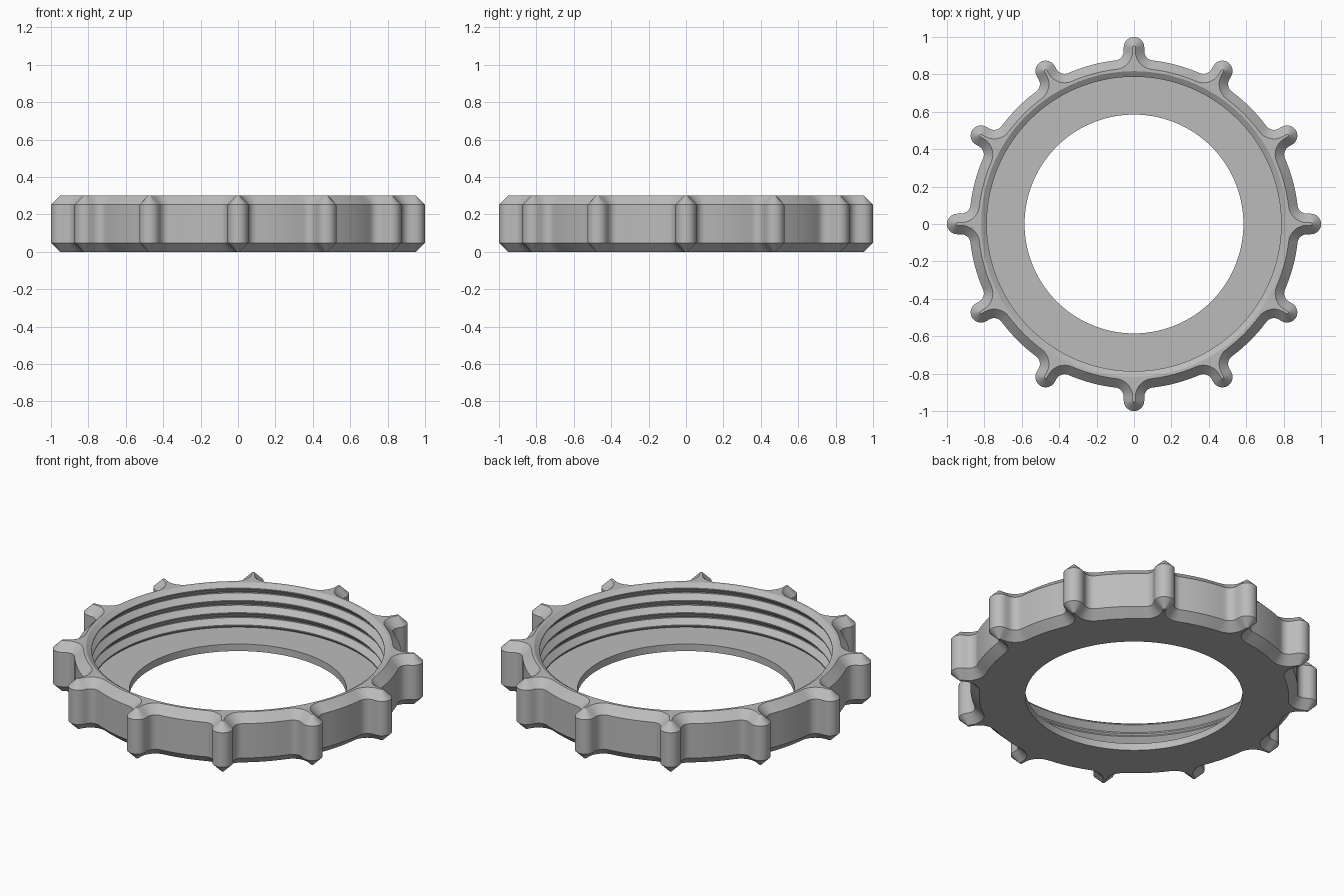
import bpy, bmesh
from math import sin, cos, atan2, sqrt, pi, radians

cube = bpy.data.objects.get("Cube")
if cube:
    bpy.data.objects.remove(cube)

KNOBS = 12
BODY_R = 0.88          # outer wall between the grips
KNOB_R = 0.055         # rounded tip of each grip
KNOB_C = 1.0 - KNOB_R
FILLET = 0.05          # hollow where a grip meets the wall
HEIGHT, CHAMFER = 0.3, 0.048
FLOOR, HOLE_R = 0.042, 0.585
CREST_R, ROOT_R = 0.787, 0.817
SEGMENTS = 120


def arc(cx, cy, r, a0, a1, n):
    return [(cx + r * cos(a0 + (a1 - a0) * i / n),
             cy + r * sin(a0 + (a1 - a0) * i / n)) for i in range(n + 1)]


def outline(inset):
    """Gripped outline, offset inwards by inset."""
    fy = KNOB_R + FILLET
    fx = sqrt((BODY_R + FILLET) ** 2 - fy ** 2)
    t = atan2(fy, fx)
    rf = FILLET + inset
    sector = arc(fx, -fy, rf, pi - t, pi / 2, 7)
    sector += arc(KNOB_C, 0, KNOB_R - inset, -pi / 2, pi / 2, 14)
    sector += arc(fx, fy, rf, -pi / 2, t - pi, 7)
    sector += arc(0, 0, BODY_R - inset, t, 2 * pi / KNOBS - t, 8)[1:-1]
    points = []
    for k in range(KNOBS):
        a = 2 * pi * k / KNOBS
        points += [(x * cos(a) - y * sin(a), x * sin(a) + y * cos(a)) for x, y in sector]
    return points


def circle(r):
    return arc(0, 0, r, 0, 2 * pi, SEGMENTS)[:-1]


bm = bmesh.new()


def add_loop(points, z):
    return [bm.verts.new((x, y, z)) for x, y in points]


def skin(loops):
    for a, b in zip(loops, loops[1:]):
        for i in range(len(a)):
            j = (i + 1) % len(a)
            bm.faces.new((a[i], a[j], b[j], b[i]))


def cap(outer, inner):
    """Flat face with a round opening."""
    edges = []
    for loop in (outer, inner):
        for i, v in enumerate(loop):
            w = loop[(i + 1) % len(loop)]
            edges.append(bm.edges.get((v, w)) or bm.edges.new((v, w)))
    bmesh.ops.triangle_fill(bm, use_beauty=True, edges=edges)


# Outer wall with chamfered top and bottom
outer = [add_loop(outline(d), z) for d, z in (
    (CHAMFER, 0), (0, CHAMFER), (0, HEIGHT - CHAMFER), (CHAMFER, HEIGHT))]
skin(outer)

# Threaded bore, floor and through hole
profile = [(ROOT_R, HEIGHT)]
pitch, flank = 0.073, ROOT_R - CREST_R
for i in range(4):
    z = 0.28 - i * pitch
    profile += [(CREST_R, z), (CREST_R, z - 0.006)]
    if i < 3:
        profile += [(ROOT_R, z - 0.006 - flank), (ROOT_R, z - pitch + flank)]
profile += [(CREST_R + 0.012, FLOOR), (HOLE_R, FLOOR), (HOLE_R, 0)]
inner = [add_loop(circle(r), z) for r, z in profile]
skin(inner)

# Top rim and underside
cap(outer[-1], inner[0])
cap(outer[0], inner[-1])
bmesh.ops.recalc_face_normals(bm, faces=bm.faces[:])

mesh = bpy.data.meshes.new("threaded_ring")
bm.to_mesh(mesh)
bm.free()
ring = bpy.data.objects.new("threaded_ring", mesh)
bpy.context.collection.objects.link(ring)

# Plain grey
grey = bpy.data.materials.new("plain_grey")
grey.use_nodes = True
colour = (0.5, 0.5, 0.5, 1)
grey.diffuse_color = colour
grey.node_tree.nodes["Principled BSDF"].inputs["Base Color"].default_value = colour
mesh.materials.append(grey)

bpy.ops.object.select_all(action="DESELECT")
ring.select_set(True)
bpy.context.view_layer.objects.active = ring
bpy.ops.object.shade_smooth_by_angle(angle=radians(28))
